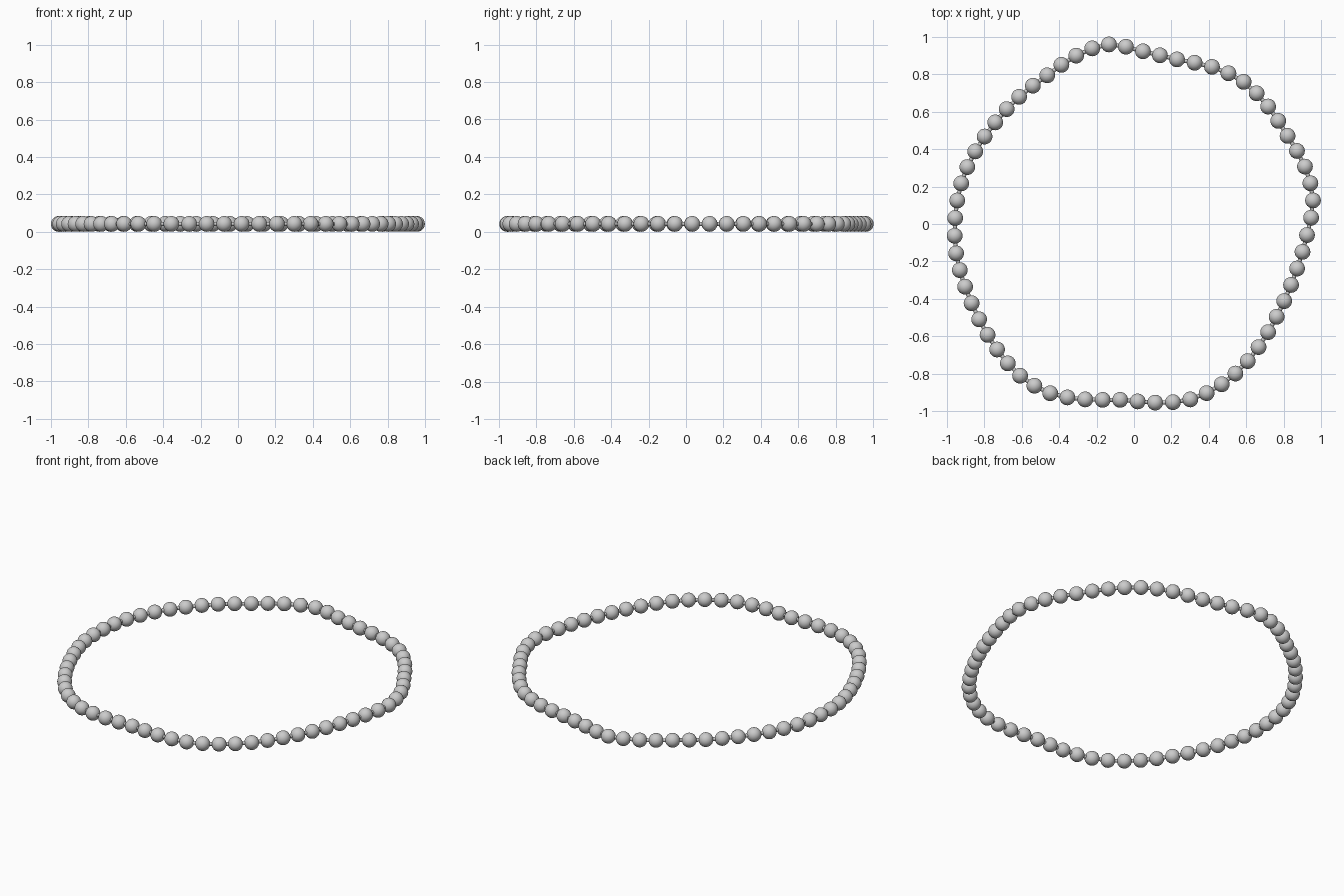
import bpy
from mathutils import Vector

if "Cube" in bpy.data.objects:
    bpy.data.objects.remove(bpy.data.objects["Cube"])

R = 0.042        # bead radius
CORD = 0.011     # cord radius

# Hand-laid loop: the position of every second bead, clockwise from the back
KEYS = [(-.134, .96), (.048, .923), (.23, .88), (.417, .84), (.586, .76), (.717, .628),
        (.821, .471), (.914, .307), (.957, .126), (.925, -.059), (.872, -.238), (.803, -.412),
        (.717, -.578), (.608, -.733), (.469, -.857), (.301, -.938), (.113, -.955), (-.074, -.94),
        (-.261, -.938), (-.448, -.905), (-.609, -.811), (-.732, -.671), (-.828, -.51),
        (-.903, -.335), (-.951, -.157), (-.956, .032), (-.924, .217), (-.849, .388),
        (-.742, .543), (-.614, .68), (-.464, .795), (-.309, .9)]
keys = [Vector((x, y, R)) for x, y in KEYS]
n = len(keys)

# Smooth closed interpolation gives the beads in between
points = []
for i in range(n):
    a, b, c, d = (keys[(i + k) % n] for k in (-1, 0, 1, 2))
    points += [b, (9 * (b + c) - a - d) / 16]

# Cord running through all beads
curve = bpy.data.curves.new("cord", 'CURVE')
curve.dimensions = '3D'
curve.bevel_depth = CORD
curve.bevel_resolution = 3
spline = curve.splines.new('POLY')
spline.points.add(len(points) - 1)
for sp, p in zip(spline.points, points):
    sp.co = (*p, 1)
spline.use_cyclic_u = True
bpy.context.collection.objects.link(bpy.data.objects.new("cord", curve))

# Round beads sharing one mesh
bpy.ops.mesh.primitive_uv_sphere_add(segments=32, ring_count=16, radius=R, location=points[0])
first = bpy.context.object
first.name = "bead"
bpy.ops.object.shade_smooth()
for p in points[1:]:
    bead = bpy.data.objects.new("bead", first.data)
    bead.location = p
    bpy.context.collection.objects.link(bead)
